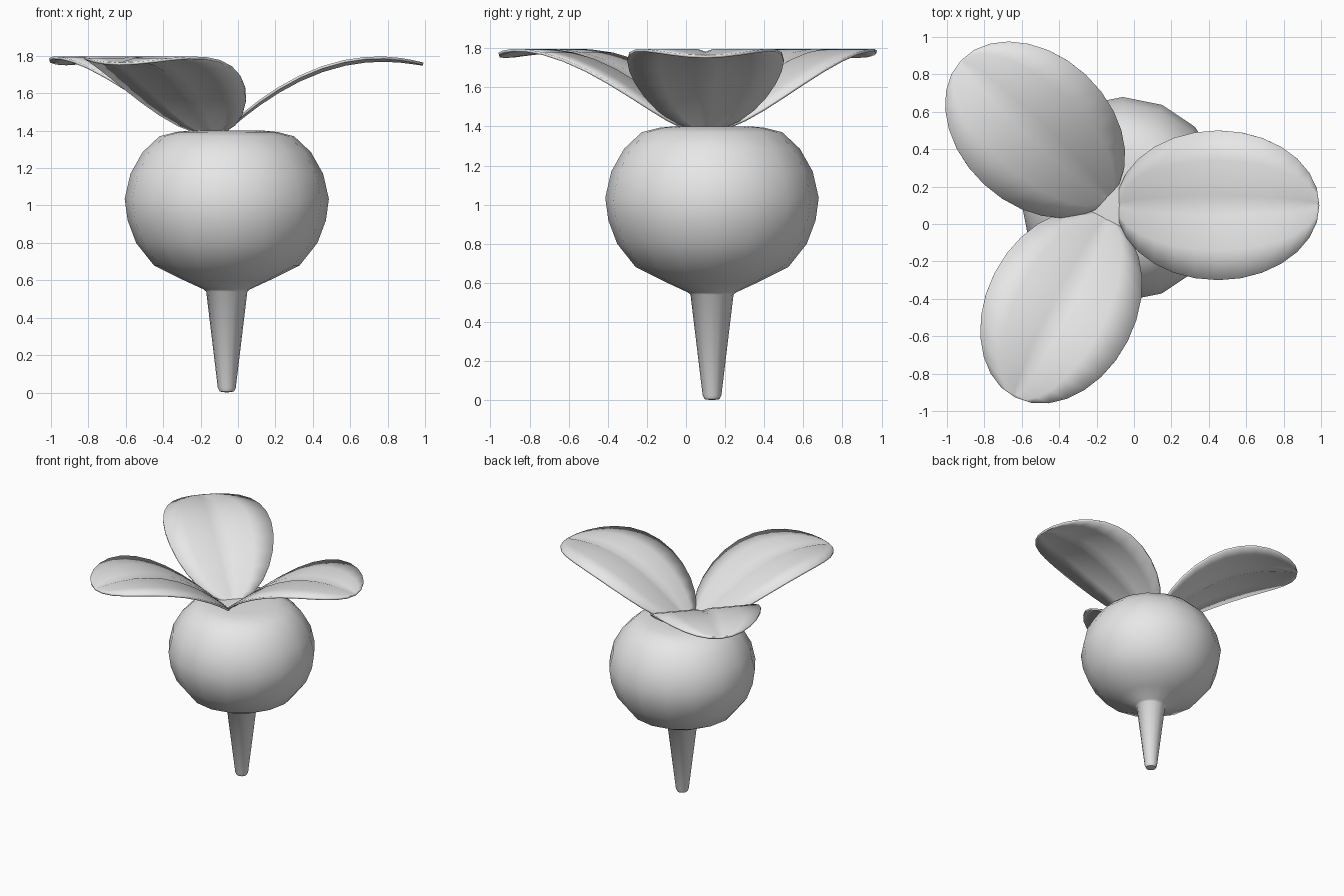
import bpy, bmesh, math
from mathutils import Matrix, Vector

cube = bpy.data.objects.get("Cube")
if cube:
    bpy.data.objects.remove(cube, do_unlink=True)

# One plain grey for the whole plant
grey = bpy.data.materials.new("light_grey")
grey.use_nodes = True
grey.diffuse_color = (0.8, 0.8, 0.8, 1)
grey.node_tree.nodes["Principled BSDF"].inputs["Base Color"].default_value = (0.8, 0.8, 0.8, 1)


def finish(bm, name, angle):
    bmesh.ops.remove_doubles(bm, verts=bm.verts, dist=0.0005)
    bmesh.ops.recalc_face_normals(bm, faces=bm.faces)
    mesh = bpy.data.meshes.new(name)
    bm.to_mesh(mesh)
    bm.free()
    mesh.materials.append(grey)
    obj = bpy.data.objects.new(name, mesh)
    bpy.context.collection.objects.link(obj)
    bpy.ops.object.select_all(action="DESELECT")
    obj.select_set(True)
    bpy.context.view_layer.objects.active = obj
    bpy.ops.object.shade_smooth_by_angle(angle=math.radians(angle))
    return obj


def lathe(name, profile, centre, sides):
    bm = bmesh.new()
    verts = [bm.verts.new((r, 0, z)) for r, z in profile]
    edges = [bm.edges.new(pair) for pair in zip(verts, verts[1:])]
    bmesh.ops.spin(bm, geom=verts + edges, cent=(0, 0, 0), axis=(0, 0, 1),
                   angle=math.tau, steps=sides)
    bmesh.ops.translate(bm, verts=bm.verts, vec=centre)
    return finish(bm, name, 50)


def leaf(name, centre, heading, length=1.08, half_width=0.4, rows=14):
    """Oval leaf arching outward, with a groove along the middle."""
    bm = bmesh.new()
    across = (-1, -0.6, -0.13, 0, 0.13, 0.6, 1)
    turn = Matrix.Rotation(math.radians(heading), 3, "Z")
    grid = []
    for i in range(rows + 1):
        t = math.pi * i / rows
        x = -length / 2 * math.cos(t)
        s = x + length / 2
        row = []
        for v in across:
            z = 1.79 - 0.58 * (s - 0.84) ** 2
            if v == 0:
                z -= 0.018 * math.sin(t)
            point = turn @ Vector((x, half_width * math.sin(t) * v, z))
            row.append(bm.verts.new(point + Vector((*centre, 0))))
        grid.append(row)
    for a, b in zip(grid, grid[1:]):
        for j in range(len(across) - 1):
            bm.faces.new((a[j], b[j], b[j + 1], a[j + 1]))
    obj = finish(bm, name, 50)
    solid = obj.modifiers.new("thickness", "SOLIDIFY")
    solid.thickness = 0.014
    solid.offset = 0
    return obj


# Round bulb running into a tapering root
bulb_profile = [(0, 1.4), (0.2, 1.4), (0.27, 1.393), (0.36, 1.37), (0.45, 1.285),
                (0.515, 1.17), (0.546, 1.035), (0.53, 0.92), (0.485, 0.8),
                (0.39, 0.68), (0.24, 0.605), (0.125, 0.552), (0.11, 0.54),
                (0.048, 0.025), (0.038, 0.005), (0, 0)]
lathe("bulb_and_root", bulb_profile, (-0.06, 0.133, 0), 16)

# Three leaves spreading from the crown
leaf("left_leaf", (0.45, 0.1), 0)
leaf("back_right_leaf", (-0.53, 0.505), 137)
leaf("front_right_leaf", (-0.39, -0.445), 243)
